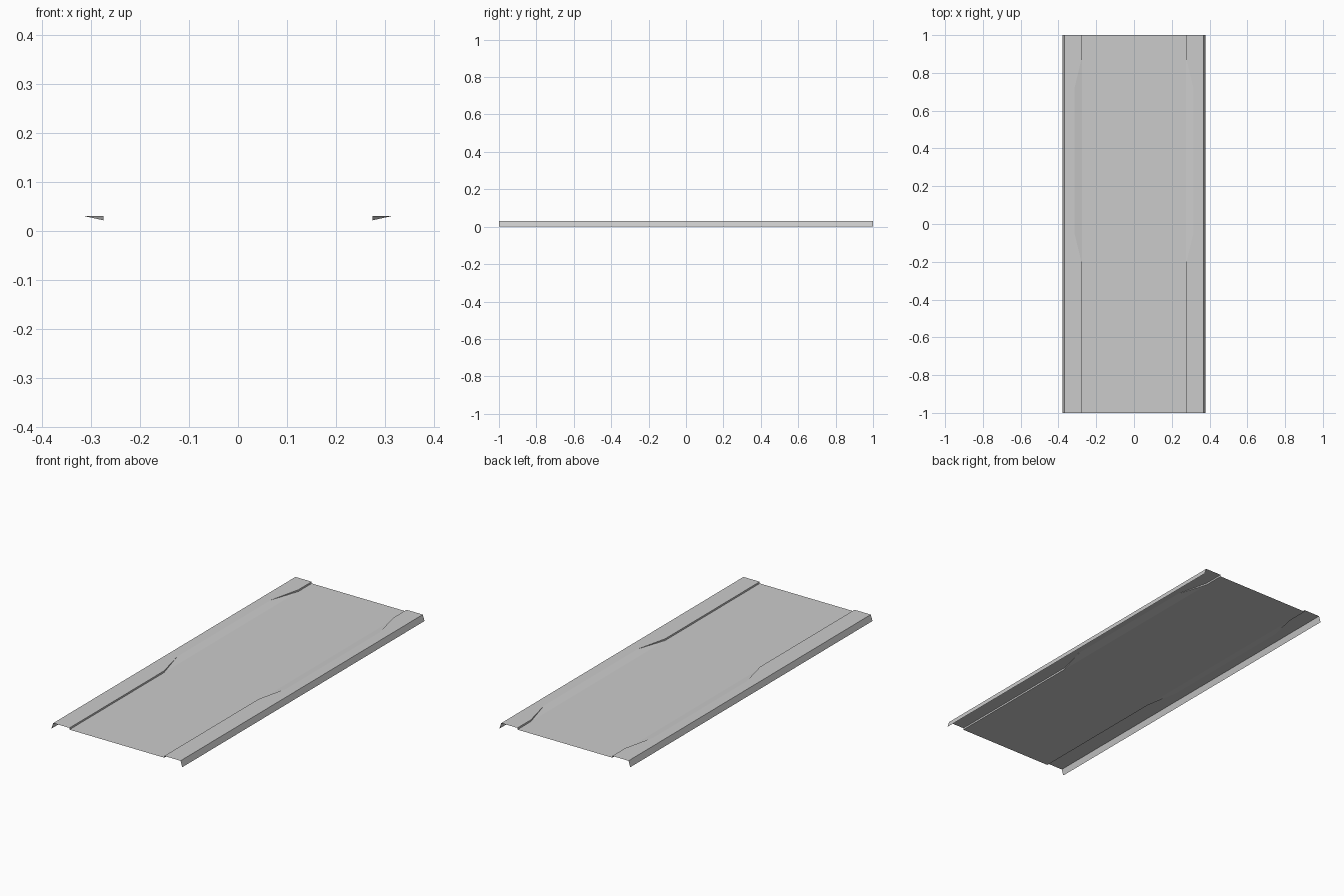
import bpy

if "Cube" in bpy.data.objects:
    bpy.data.objects.remove(bpy.data.objects["Cube"])

FLANGE_X, EDGE_X, RAMP_X, STEP_X = 0.378, 0.368, 0.315, 0.274
TOP, FLOOR = 0.031, 0.022
RAMP_LOW = (-0.22, 0.89)    # y range of the ramp along the floor
RAMP_HIGH = (-0.05, 0.72)   # y range of the ramp along the rail top


def make_part(name, polygons, mirrored=False):
    verts, faces = [], []
    for poly in polygons:
        ids = []
        for p in poly:
            if p not in verts:
                verts.append(p)
            ids.append(verts.index(p))
        faces.append(ids)
    mesh = bpy.data.meshes.new(name)
    mesh.from_pydata(verts, [], faces)
    obj = bpy.data.objects.new(name, mesh)
    bpy.context.collection.objects.link(obj)
    if mirrored:
        obj.modifiers.new("other_side", 'MIRROR')
    return obj


# recessed floor sheet
make_part("floor_panel", [[(-STEP_X, -1, FLOOR), (STEP_X, -1, FLOOR),
                           (STEP_X, 1, FLOOR), (-STEP_X, 1, FLOOR)]])

# raised side rail outline points
low0, low1 = [(STEP_X, y, FLOOR) for y in RAMP_LOW]
lip0, lip1 = [(STEP_X, y, TOP) for y in RAMP_LOW]
high0, high1 = [(RAMP_X, y, TOP) for y in RAMP_HIGH]
front_low, front_lip = (STEP_X, -1, FLOOR), (STEP_X, -1, TOP)
back_low, back_lip = (STEP_X, 1, FLOOR), (STEP_X, 1, TOP)
front_edge, back_edge = (EDGE_X, -1, TOP), (EDGE_X, 1, TOP)

make_part("side_rail", [
    # flat top, split around the ramp notch
    [front_lip, front_edge, (EDGE_X, RAMP_HIGH[0], TOP), high0, lip0],
    [high0, (EDGE_X, RAMP_HIGH[0], TOP), (EDGE_X, RAMP_HIGH[1], TOP), high1],
    [high1, (EDGE_X, RAMP_HIGH[1], TOP), back_edge, back_lip, lip1],
    # steps at both ends, ramp and its small end walls
    [front_low, front_lip, lip0, low0],
    [low1, lip1, back_lip, back_low],
    [low0, high0, high1, low1],
    [low0, lip0, high0],
    [low1, high1, lip1],
], mirrored=True)

# folded outer flange
make_part("outer_flange", [[(FLANGE_X, -1, 0), (FLANGE_X, 1, 0),
                            back_edge, front_edge]], mirrored=True)
